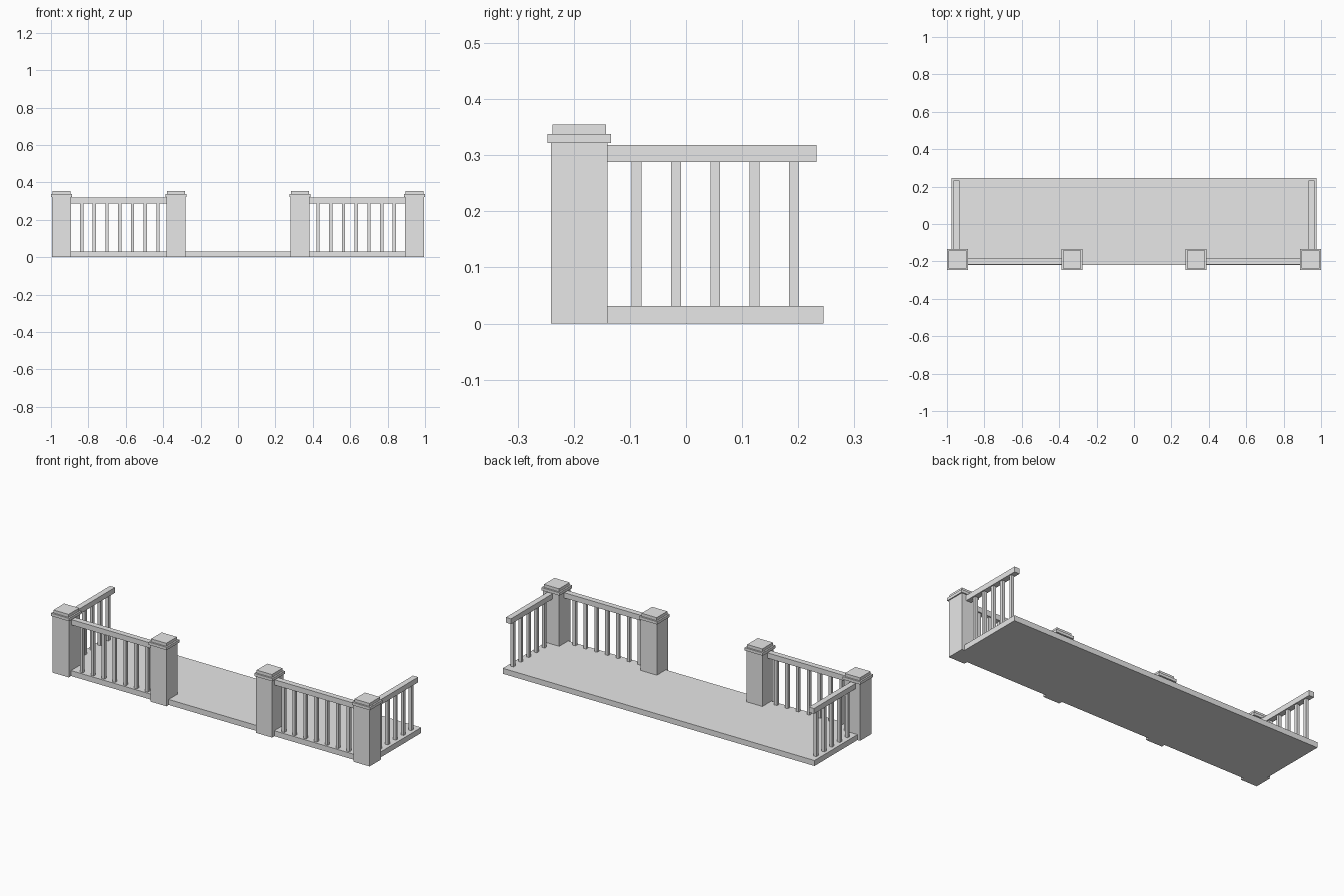
import bpy

if "Cube" in bpy.data.objects:
    bpy.data.objects.remove(bpy.data.objects["Cube"], do_unlink=True)

# Single plain grey material
grey = bpy.data.materials.new("plain grey")
grey.use_nodes = True
colour = (0.8, 0.8, 0.8, 1)
grey.diffuse_color = colour
grey.node_tree.nodes["Principled BSDF"].inputs["Base Color"].default_value = colour


def box(name, x, y, z):
    """Axis-aligned box from (min, max) ranges."""
    ranges = (x, y, z)
    bpy.ops.mesh.primitive_cube_add(size=1, location=[(a + b) / 2 for a, b in ranges])
    ob = bpy.context.object
    ob.name = name
    ob.scale = [b - a for a, b in ranges]
    bpy.ops.object.transform_apply(location=False, rotation=False, scale=True)
    ob.data.materials.append(grey)
    return ob


def around(c, half):
    return (c - half, c + half)


DECK_TOP = 0.031
RAIL_Z = (0.288, 0.318)
POST_Y = -0.19
POST_HALF = 0.0505
OUTER_X, INNER_X = 0.943, 0.331
FRONT_RAIL_Y = -0.2
SIDE_RAIL_X = 0.95
RAIL_HALF = 0.016
BALUSTER_HALF = 0.0087

# Floor slab
box("deck", (-0.977, 0.977), (-0.22, 0.245), (0, DECK_TOP))

for side, s in (("left", 1), ("right", -1)):
    # Posts with two-step caps
    for place, px in (("outer", OUTER_X), ("inner", INNER_X)):
        for part, half, z in (("post", POST_HALF, (0, 0.322)),
                              ("cap_lower", 0.0565, (0.322, 0.338)),
                              ("cap_upper", 0.0475, (0.338, 0.355))):
            box(f"{side}_{place}_{part}", around(s * px, half), around(POST_Y, half), z)

    # Front railing between the posts
    ends = sorted((s * (INNER_X + POST_HALF), s * (OUTER_X - POST_HALF)))
    box(f"{side}_front_rail", ends, around(FRONT_RAIL_Y, RAIL_HALF), RAIL_Z)
    for i in range(7):
        x = s * (0.428 + 0.068 * i)
        box(f"{side}_front_baluster_{i + 1}", around(x, BALUSTER_HALF),
            around(FRONT_RAIL_Y, BALUSTER_HALF), (DECK_TOP, RAIL_Z[0]))

    # Side railing running back from the outer post
    box(f"{side}_side_rail", around(s * SIDE_RAIL_X, RAIL_HALF),
        (POST_Y + POST_HALF, 0.233), RAIL_Z)
    for i in range(5):
        y = -0.088 + 0.07 * i
        box(f"{side}_side_baluster_{i + 1}", around(s * SIDE_RAIL_X, BALUSTER_HALF),
            around(y, BALUSTER_HALF), (DECK_TOP, RAIL_Z[0]))
